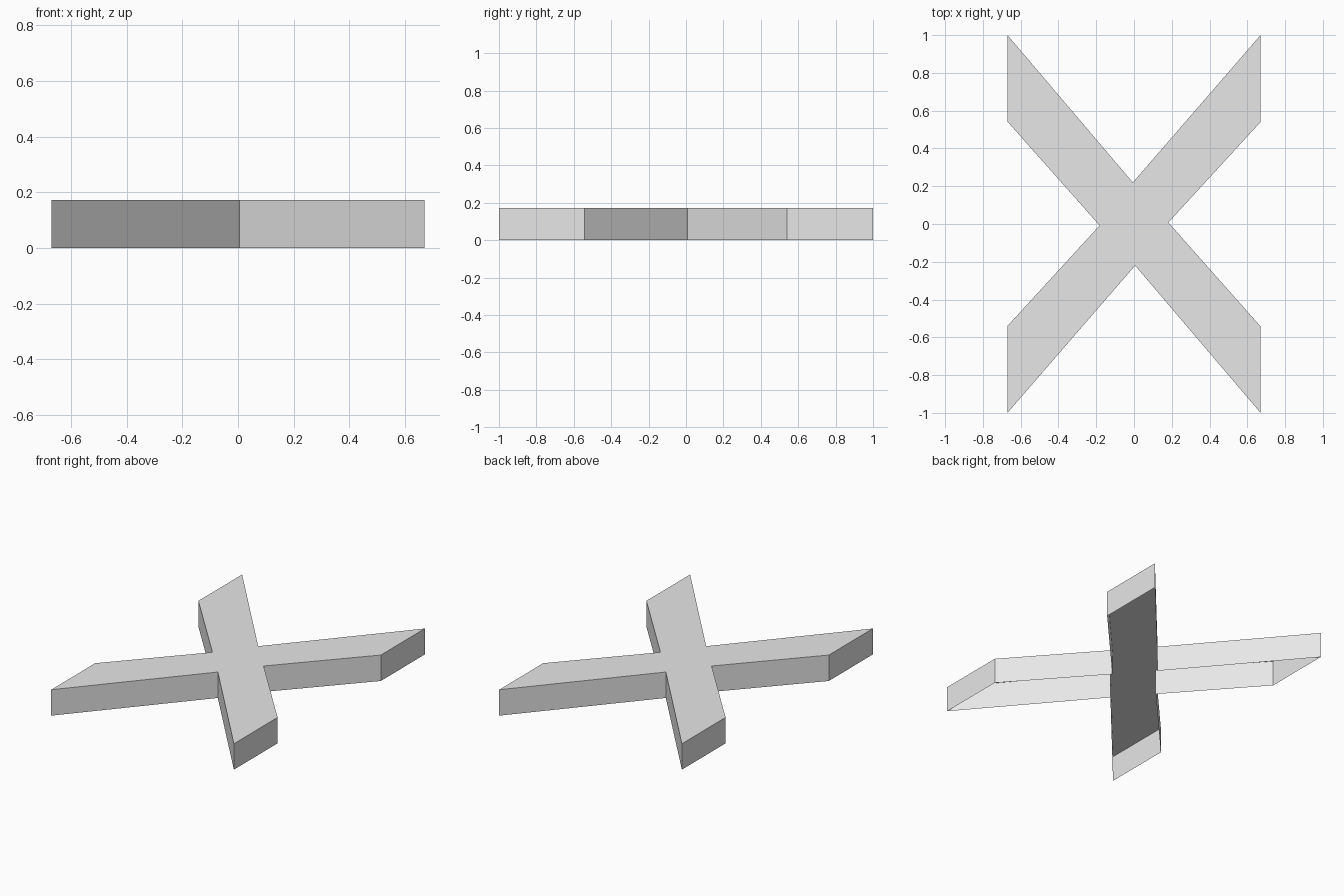
import bpy
import bmesh

HEIGHT = 0.172

cube = bpy.data.objects.get("Cube")
if cube:
    bpy.data.objects.remove(cube, do_unlink=True)

# Plain grey material
grey = bpy.data.materials.new("plain_grey")
grey.use_nodes = True
colour = (0.8, 0.8, 0.8, 1)
grey.diffuse_color = colour
grey.node_tree.nodes["Principled BSDF"].inputs["Base Color"].default_value = colour

# Half of the cross outline, repeated by a half turn
half = [(0.182, 0.008), (0.67, 0.54), (0.67, 1), (-0.006, 0.22), (-0.67, 1), (-0.67, 0.542)]
outline = half + [(-x, -y) for x, y in half]

# Cross-shaped shell: top plate and side walls, open underneath
bm = bmesh.new()
top = [bm.verts.new((x, y, HEIGHT)) for x, y in outline]
rim = [bm.verts.new((x, y, 0)) for x, y in outline]
bm.faces.new(top)
for i in range(len(outline)):
    j = (i + 1) % len(outline)
    bm.faces.new((rim[i], rim[j], top[j], top[i]))

mesh = bpy.data.meshes.new("cross_shell")
bm.to_mesh(mesh)
bm.free()
mesh.materials.append(grey)
cross = bpy.data.objects.new("cross_shell", mesh)
bpy.context.collection.objects.link(cross)
